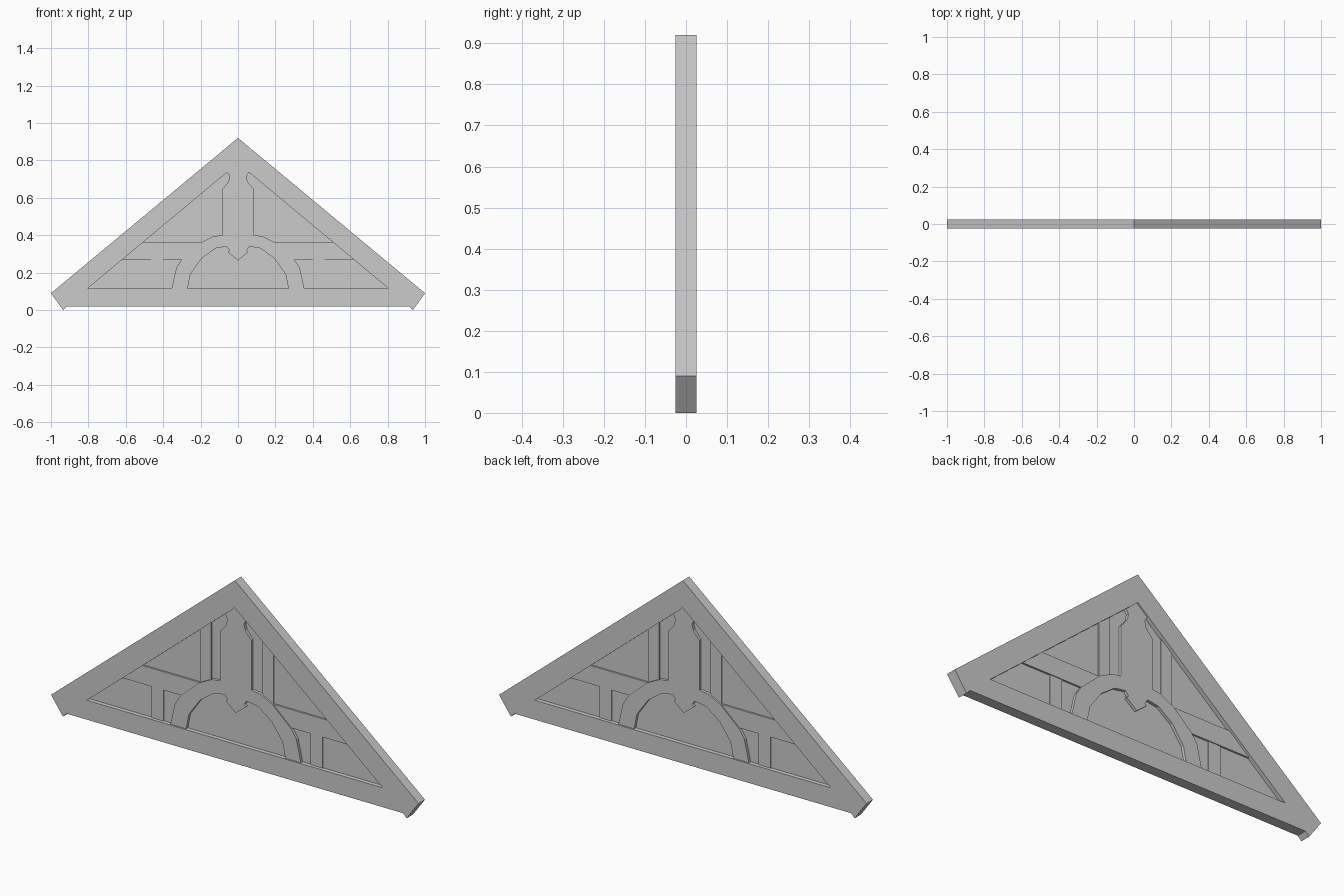
import bpy
import bmesh

cube = bpy.data.objects.get("Cube")
if cube:
    bpy.data.objects.remove(cube, do_unlink=True)

grey = bpy.data.materials.new("plain grey")
grey.use_nodes = True
colour = (0.6, 0.6, 0.6, 1)
grey.diffuse_color = colour
grey.node_tree.nodes["Principled BSDF"].inputs["Base Color"].default_value = colour


def slab(name, outlines, depth):
    """Extrude flat (x, z) outlines to +-depth in y, sharing seam edges."""
    bm = bmesh.new()
    for outline in outlines:
        bm.faces.new([bm.verts.new((x, -depth, z)) for x, z in outline])
    bmesh.ops.remove_doubles(bm, verts=bm.verts[:], dist=0.0001)
    grown = bmesh.ops.extrude_face_region(bm, geom=bm.faces[:], use_keep_orig=True)
    moved = [v for v in grown["geom"] if isinstance(v, bmesh.types.BMVert)]
    bmesh.ops.translate(bm, verts=moved, vec=(0, 2 * depth, 0))
    bmesh.ops.recalc_face_normals(bm, faces=bm.faces[:])
    mesh = bpy.data.meshes.new(name)
    bm.to_mesh(mesh)
    bm.free()
    mesh.materials.append(grey)
    obj = bpy.data.objects.new(name, mesh)
    bpy.context.collection.objects.link(obj)
    return obj


def mirror(points):
    return [(-x, z) for x, z in reversed(points)]


def roof(x):
    """Height of the inner rafter edge, tucked slightly under the frame."""
    return 0.80 - 0.832 * abs(x)


# Outer triangular frame: two rafters with cut feet and a tie beam
apex, inner_apex = (0, 0.92), (0, 0.785)
corner, foot, notch, inner = (1, 0.09), (0.935, 0), (0.915, 0.02), (0.805, 0.115)
rafter = [apex, inner_apex, inner, notch, foot, corner]
tie = [notch, inner] + mirror([notch, inner])
slab("gable_frame", [rafter, mirror(rafter), tie], 0.025)

# Thin infill panel
slab("back_panel", [[(-0.83, 0.10), (0.83, 0.10), (0, 0.80)]], 0.004)

# Slim upright studs above and below the collar beam
for side, label in ((-1, "right"), (1, "left")):
    for part, x0, x1, z0 in (("upper", 0.14, 0.20, 0.34), ("lower", 0.40, 0.465, 0.10)):
        tops = [roof(x) if part == "upper" else 0.30 for x in (x0, x1)]
        slab(f"{label}_{part}_stud",
             [[(side * x0, z0), (side * x1, z0), (side * x1, tops[1]), (side * x0, tops[0])]], 0.009)

# Collar beam, one length on each side of the arch
beam = [(0.18, 0.36), (0.52, 0.36), (0.63, 0.27), (0.28, 0.27)]
slab("left_collar_beam", [beam], 0.013)
slab("right_collar_beam", [mirror(beam)], 0.013)

# King post with shaped neck, arched braces and pointed pendant
half = [(0, 0.79), (0.06, 0.74), (0.045, 0.715), (0.052, 0.685), (0.085, 0.645),
        (0.085, 0.40), (0.13, 0.395), (0.20, 0.36), (0.30, 0.27), (0.33, 0.225),
        (0.355, 0.115), (0.27, 0.115), (0.255, 0.19), (0.195, 0.275), (0.12, 0.33),
        (0.06, 0.34), (0.045, 0.318), (0.055, 0.31), (0, 0.265)]
slab("king_post_and_arch", [half + mirror(half[1:-1])], 0.018)
